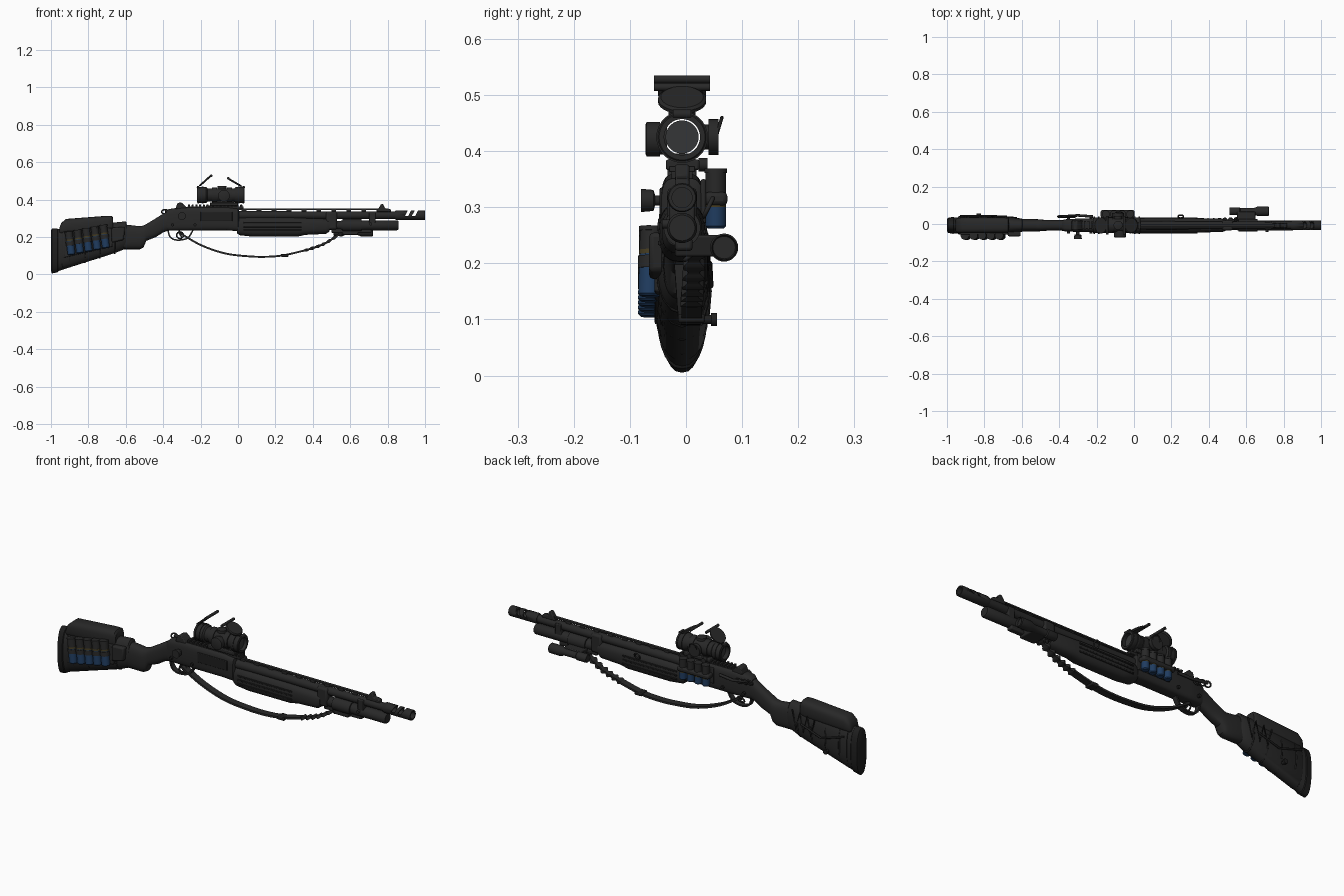
import bpy, bmesh, math
from mathutils import Vector

if "Cube" in bpy.data.objects:
    bpy.data.objects.remove(bpy.data.objects["Cube"])

Y0 = -0.007  # centre line of the barrel


def material(name, rgb):
    m = bpy.data.materials.new(name)
    m.diffuse_color = (*rgb, 1)
    m.use_nodes = True
    m.node_tree.nodes["Principled BSDF"].inputs["Base Color"].default_value = m.diffuse_color
    return m


BLACK = material("matte black", (0.021, 0.021, 0.021))
DARK = material("deep black", (0.013, 0.013, 0.013))
BLUE = material("shell blue", (0.014, 0.045, 0.115))
LENS = material("lens grey", (0.036, 0.037, 0.038))
BRASS = material("dull brass", (0.06, 0.045, 0.015))


def finish(bm, name, mat, bevel=0, angle=35):
    bmesh.ops.remove_doubles(bm, verts=bm.verts, dist=1e-5)
    bmesh.ops.recalc_face_normals(bm, faces=bm.faces)
    me = bpy.data.meshes.new(name)
    bm.to_mesh(me)
    bm.free()
    ob = bpy.data.objects.new(name, me)
    bpy.context.collection.objects.link(ob)
    me.materials.append(mat)
    if bevel:
        b = ob.modifiers.new("bevel", 'BEVEL')
        b.width, b.segments = bevel, 2
    bpy.ops.object.select_all(action='DESELECT')
    ob.select_set(True)
    bpy.context.view_layer.objects.active = ob
    bpy.ops.object.shade_smooth_by_angle(angle=math.radians(angle))
    return ob


def skin(name, rings, mat, closed=False, **kw):
    """Bridge a list of equal point rings."""
    bm = bmesh.new()
    vs = [[bm.verts.new(p) for p in r] for r in rings]
    n, k = len(vs[0]), len(vs)
    for i in range(k if closed else k - 1):
        a, b = vs[i], vs[(i + 1) % k]
        for j in range(n):
            bm.faces.new((a[j], a[(j + 1) % n], b[(j + 1) % n], b[j]))
    if not closed:
        bm.faces.new(vs[0])
        bm.faces.new(vs[-1])
    return finish(bm, name, mat, **kw)


def revolve(name, prof, origin, axis, mat, n=28, closed=False):
    q = Vector(axis).to_track_quat('Z', 'Y')
    rings = [[Vector(origin) + q @ Vector((r * math.cos(2 * math.pi * j / n), r * math.sin(2 * math.pi * j / n), t))
              for j in range(n)] for t, r in prof]
    return skin(name, rings, mat, closed)


def tube_x(name, prof, y, z, mat, **kw):
    return revolve(name, prof, (0, y, z), (1, 0, 0), mat, **kw)


def loft(name, secs, mat, p=0.7, y=Y0, n=28):
    """Rounded sections along x: (x, top, bottom, half width)."""
    rings = []
    for x, t, b, w in secs:
        ring = []
        for j in range(n):
            c, s = math.cos(2 * math.pi * j / n), math.sin(2 * math.pi * j / n)
            ring.append((x, y + w * math.copysign(abs(c) ** p, c), (t + b) / 2 + (t - b) / 2 * math.copysign(abs(s) ** p, s)))
        rings.append(ring)
    return skin(name, rings, mat, angle=40)


def box(name, x, y, z, mat, bevel=0.004):
    """Box from (min, max) ranges."""
    rings = [[(a, y[0], z[0]), (a, y[1], z[0]), (a, y[1], z[1]), (a, y[0], z[1])] for a in x]
    return skin(name, rings, mat, bevel=bevel)


def prism(name, pts, y, mat, bevel=0.004):
    return skin(name, [[(px, yy, pz) for px, pz in pts] for yy in y], mat, bevel=bevel)


def smooth_path(pts, steps=10):
    pts = [Vector(p) for p in pts]
    out = []
    for i in range(len(pts) - 1):
        a, b, c, d = pts[max(i - 1, 0)], pts[i], pts[i + 1], pts[min(i + 2, len(pts) - 1)]
        for s in range(steps):
            t = s / steps
            out.append(0.5 * (2 * b + (c - a) * t + (2 * a - 5 * b + 4 * c - d) * t * t + (3 * b - a - 3 * c + d) * t ** 3))
    return out + [pts[-1]]


def ribbon(name, pts, size, mat, steps=10):
    """Flat band along a path lying mostly in xz; size(x) gives half width and half thickness."""
    path = smooth_path(pts, steps)
    rings = []
    for i, p in enumerate(path):
        t = path[min(i + 1, len(path) - 1)] - path[max(i - 1, 0)]
        nrm = Vector((-t.z, 0, t.x)).normalized()
        w, h = size(p.x)
        rings.append([p + Vector((0, a * w, 0)) + nrm * b * h for a, b in ((-1, -1), (1, -1), (1, 1), (-1, 1))])
    return skin(name, rings, mat)


def wire(name, pts, r, mat, cyclic=False):
    cu = bpy.data.curves.new(name, 'CURVE')
    cu.dimensions, cu.bevel_depth, cu.bevel_resolution = '3D', r, 2
    sp = cu.splines.new('POLY')
    sp.points.add(len(pts) - 1)
    for q, p in zip(sp.points, pts):
        q.co = (*p, 1)
    sp.use_cyclic_u = cyclic
    cu.materials.append(mat)
    ob = bpy.data.objects.new(name, cu)
    bpy.context.collection.objects.link(ob)


def loop_wire(name, c, u, v, r, mat):
    c, u, v = Vector(c), Vector(u), Vector(v)
    wire(name, [c + u * math.cos(k * math.pi / 8) + v * math.sin(k * math.pi / 8) for k in range(16)], r, mat, True)


def shell(name, base, axis, r, blue, total):
    """Cartridge: blue hull low, dark head on top."""
    revolve(name + "_hull", [(0, 0), (0, r * .8), (.004, r), (blue, r)], base, axis, BLUE, 18)
    revolve(name + "_band", [(blue, r), (blue, r * 1.02), (blue + .008, r * 1.02), (blue + .008, 0)], base, axis, BRASS, 18)
    revolve(name + "_head", [(blue + .008, r), (total - .008, r), (total - .008, r * 1.1), (total, r * 1.1), (total, 0)], base, axis, BLACK, 18)


# --- barrel, muzzle brake, magazine tube
tube_x("barrel", [(-.05, 0), (-.05, .024), (.3, .021), (.87, .02), (.87, 0)], Y0, .317, BLACK)
brake = tube_x("muzzle_brake", [(.84, 0), (.84, .023), (.85, .026), (.995, .026), (1, .024), (1, .018), (.872, .018), (.872, 0)], Y0, .317, BLACK)
for i, x in enumerate((.905, .942)):
    cut = prism(f"brake_cutter_{i}", [(x - .012, .314), (x + .006, .314), (x + .03, .36), (x + .012, .36)], (-.1, .1), BLACK, 0)
    cut.hide_render = cut.hide_viewport = False
    cut.hide_render = True
    cut.display_type = 'WIRE'
    m = brake.modifiers.new("slot", 'BOOLEAN')
    m.object, m.operation = cut, 'DIFFERENCE'
tube_x("magazine_tube", [(.3, 0), (.3, .024), (.55, .024), (.555, .027), (.85, .027), (.857, .023), (.857, 0)], Y0, .263, BLACK)
box("barrel_clamp", (.70, .735), (-.03, .016), (.25, .33), BLACK)
box("barrel_collar", (.47, .53), (-.034, .02), (.24, .335), BLACK, .01)

# --- ventilated rib and sights
box("rib", (-.02, .78), (Y0 - .008, Y0 + .008), (.346, .353), BLACK, 0)
for i in range(10):
    box(f"rib_post_{i}", (.02 + .08 * i, .045 + .08 * i), (Y0 - .005, Y0 + .005), (.33, .348), BLACK, 0)
prism("front_sight", [(.74, .335), (.75, .352), (.765, .376), (.777, .376), (.785, .355), (.815, .35), (.82, .335)], (-.02, .006), BLACK)
prism("rear_sight", [(-.335, .35), (-.325, .38), (-.305, .387), (-.285, .37), (-.27, .35)], (-.033, .019), BLACK)
box("sight_rail", (-.27, .03), (-.026, .012), (.35, .364), BLACK, .002)
for i in range(15):
    box(f"rail_tooth_{i}", (-.268 + .02 * i, -.257 + .02 * i), (-.03, .016), (.363, .373), BLACK, .001)

# --- receiver, forend, trigger group
loft("receiver", [(-.385, .335, .24, .026), (-.37, .35, .235, .032), (-.3, .36, .235, .036), (-.06, .36, .236, .037), (.0, .352, .232, .037), (.005, .34, .24, .03)], BLACK, .5)
loft("forend", [(-.005, .295, .22, .03), (.01, .305, .21, .038), (.08, .308, .202, .041), (.32, .305, .203, .041), (.36, .302, .212, .038), (.47, .298, .217, .036), (.49, .29, .23, .03)], BLACK, .75)
for s in (-1, 1):
    for i in range(3):
        box(f"forend_groove_{s}_{i}", (.03, .34), (Y0 + s * .04 - .003, Y0 + s * .04 + .003), (.232 + .02 * i, .24 + .02 * i), DARK, .002)
ribbon("trigger_guard", [(-.375, Y0, .24), (-.362, Y0, .2), (-.325, Y0, .184), (-.27, Y0, .195), (-.24, Y0, .238)], lambda x: (.013, .004), BLACK)
ribbon("trigger", [(-.315, Y0, .24), (-.312, Y0, .218), (-.3, Y0, .2)], lambda x: (.006, .004), BLACK)
box("ejection_port", (-.2, -.03), (-.047, -.04), (.285, .335), DARK, .003)
revolve("bolt_handle", [(0, 0), (0, .009), (.025, .009), (.028, .019), (.05, .021), (.05, 0)], (-.3, -.03, .312), (0, -1, 0), BLACK, 18)
for i, x in enumerate((-.35, -.23)):
    revolve(f"pin_{i}", [(0, 0), (0, .008), (.088, .008), (.088, 0)], (x, Y0 - .044, .265), (0, 1, 0), DARK, 14)
for i in range(3):
    loop_wire(f"side_ring_{i}", (-.39 + .03 * i, .04, .335 - .004 * i), (.018, 0, 0), (0, .005, .012), .004, BLACK)
wire("side_lever", [(-.39, .04, .34), (-.3, .046, .325), (-.22, .04, .33)], .007, BLACK)

# --- shell carrier on the receiver's back side
box("carrier_plate", (-.18, .005), (.026, .036), (.27, .35), BLACK)
box("carrier_band", (-.178, .003), (.032, .074), (.303, .327), BLACK, .008)
for i in range(4):
    shell(f"side_shell_{i}", (-.15 + .043 * i, .053, .262), (0, 0, 1), .0185, .038, .107)

# --- stock
loft("grip_and_wrist", [(-.64, .27, .145, .03), (-.61, .268, .135, .034), (-.525, .258, .135, .033), (-.505, .262, .145, .032), (-.49, .27, .18, .03), (-.44, .3, .2, .028), (-.4, .325, .225, .028), (-.37, .34, .235, .03)], BLACK, .75)
loft("stock_body", [(-.975, .243, .012, .043), (-.82, .25, .07, .042), (-.6, .265, .138, .033)], BLACK, .85)
loft("butt_pad", [(-1, .235, .02, .03), (-.995, .245, .005, .04), (-.965, .246, .012, .046), (-.96, .24, .02, .042)], DARK, .85)
loft("stock_sleeve", [(-.94, .25, .03, .046), (-.935, .256, .027, .049), (-.66, .278, .114, .044), (-.6, .284, .138, .036), (-.595, .275, .145, .032)], BLACK, .85)
loft("cheek_rest", [(-.955, .25, .22, .03), (-.945, .275, .215, .038), (-.92, .297, .215, .042), (-.7, .314, .22, .042), (-.675, .314, .225, .04), (-.668, .305, .235, .034)], BLACK, .65)
for i in range(4):  # folds under the sleeve and laces at the back
    loop_wire(f"sleeve_strap_{i}", (-.9 + .08 * i, Y0, .15 + .013 * i), (0, .048 - .002 * i, 0), (0, 0, .108 - .011 * i), .005, DARK)
wire("back_lace", [(-.76 + .022 * i, .04 - .001 * i, (.15 if i % 2 else .24) + .003 * i) for i in range(7)], .004, DARK)
wire("back_cord", [(-.93, .042, .2), (-.8, .044, .16), (-.68, .04, .2)], .005, DARK)
revolve("stock_stud", [(0, 0), (0, .008), (.02, .008), (.02, .012), (.03, .012), (.03, 0)], (-.83, .025, .1), (0, 1, 0), DARK, 14)

# --- shells on the front of the stock
for i in range(5):
    x, z = -.89 + .046 * i, .105 + .009 * i
    shell(f"stock_shell_{i}", (x, -.065, z), (-.12, .03, 1), .0205, .075, .125)
    revolve(f"elastic_loop_{i}", [(.05, .0), (.05, .0235), (.072, .0235), (.072, 0)], (x, -.064, z), (-.12, .03, 1), BLACK, 18)
prism("shell_backing", [(-.93, .09), (-.67, .15), (-.67, .25), (-.93, .23)], (-.056, -.044), BLACK)
prism("stock_pouch", [(-.675, .17), (-.61, .185), (-.605, .255), (-.675, .25)], (-.066, -.036), BLACK, .008)

# --- optic with raised caps
tube_x("optic_tube", [(-.22, .041), (-.17, .043), (-.163, .036), (-.02, .036), (-.01, .043), (.033, .043), (.035, .041), (.035, .032), (-.22, .032)], Y0, .425, BLACK, closed=True, n=36)
for i, x in enumerate((-.2, .015)):
    tube_x(f"optic_lens_{i}", [(x, 0), (x, .0295), (x + .004, .0295), (x + .004, 0)], Y0, .425, LENS, n=36)
    for k in (-.012, .012):
        tube_x(f"optic_ring_{i}_{k}", [(x + k - .004, .04), (x + k - .004, .046), (x + k + .004, .046), (x + k + .004, .04)], Y0, .425, BLACK, closed=True)
box("mount_base", (-.15, -.0), (-.036, .024), (.366, .385), BLACK)
box("mount_riser", (-.135, -.02), (-.026, .014), (.38, .396), BLACK)
for i, x in enumerate((-.125, -.045)):
    tube_x(f"mount_ring_{i}", [(x - .014, .034), (x - .014, .041), (x + .014, .041), (x + .014, .034)], Y0, .425, BLACK, closed=True)
    revolve(f"mount_screw_{i}", [(0, 0), (0, .012), (.016, .012), (.016, 0)], (x, .022, .376), (0, 1, 0), BLACK, 12)
revolve("side_dial", [(0, 0), (0, .027), (.012, .027), (.012, .031), (.036, .031), (.038, .027), (.038, 0)], (-.075, -.034, .421), (0, -1, 0), BLACK)
revolve("back_dial", [(0, 0), (0, .022), (.012, .022), (.012, .032), (.03, .032), (.03, 0)], (-.085, .028, .425), (0, 1, 0), BLACK)
revolve("top_dial", [(0, 0), (0, .024), (.014, .024), (.016, .02), (.016, 0)], (-.085, Y0, .458), (0, 0, 1), BLACK)
loop_wire("dial_tether", (-.08, .058, .44), (.02, 0, 0), (0, .006, .02), .003, DARK)
for i, (a, b) in enumerate((((-.213, .466), (-.135, .536)), ((.03, .466), (-.063, .52)))):
    a, b = Vector((a[0], Y0, a[1])), Vector((b[0], Y0, b[1]))
    d = (b - a).normalized()
    nrm = Vector((-d.z, 0, d.x))
    revolve(f"lens_cap_{i}", [(-.004, 0), (-.004, .038), (0, .043), (.006, .043), (.006, 0)], (a + b) / 2, nrm, BLACK)
    revolve(f"cap_ear_{i}", [(-.05, 0), (-.05, .007), (.05, .007), (.05, 0)], b - d * .012, (0, 1, 0), BLACK, 12)
    revolve(f"cap_hinge_{i}", [(-.016, 0), (-.016, .008), (.016, .008), (.016, 0)], a, (0, 1, 0), BLACK, 12)

# --- torch beside the magazine tube
tube_x("torch", [(.51, 0), (.51, .019), (.515, .021), (.565, .021), (.57, .017), (.64, .017), (.66, .025), (.718, .025), (.722, .022), (.71, .02), (.71, 0)], .068, .228, BLACK)
prism("torch_mount", [(.56, .212), (.64, .212), (.65, .25), (.55, .25)], (-.02, .066), BLACK)
tube_x("tube_clamp", [(.56, .026), (.56, .033), (.66, .033), (.66, .026)], Y0, .263, BLACK, closed=True)
box("clamp_lug", (.5, .715), (-.02, .012), (.222, .245), BLACK, .006)
revolve("clamp_knob", [(0, 0), (0, .008), (.015, .008), (.015, 0)], (.71, -.028, .27), (0, -1, 0), BLACK, 12)
loop_wire("barrel_hook", (.25, .04, .3), (.014, 0, 0), (0, .008, .016), .004, BLACK)

# --- sling: smooth strap, buckle, braided end
ribbon("sling_strap", [(-.31, -.005, .222), (-.2, 0, .158), (-.07, .003, .113), (.06, .006, .097), (.16, .008, .095), (.25, .01, .104), (.37, .01, .132)], lambda x: (.018, .005), BLACK)
ribbon("sling_braid", [(.35, .01, .126), (.44, .012, .155), (.5, .014, .187), (.55, .014, .222)], lambda x: (.015 + .005 * math.sin(x * 210), .007 + .002 * math.sin(x * 210)), BLACK, 20)
box("sling_buckle", (.23, .27), (-.014, .034), (.094, .11), DARK)
loop_wire("sling_ring", (.55, .016, .22), (.012, 0, 0), (0, .018, .014), .004, BLACK)
loop_wire("guard_ring", (-.31, -.005, .21), (.018, 0, 0), (0, .012, .018), .004, BLACK)
